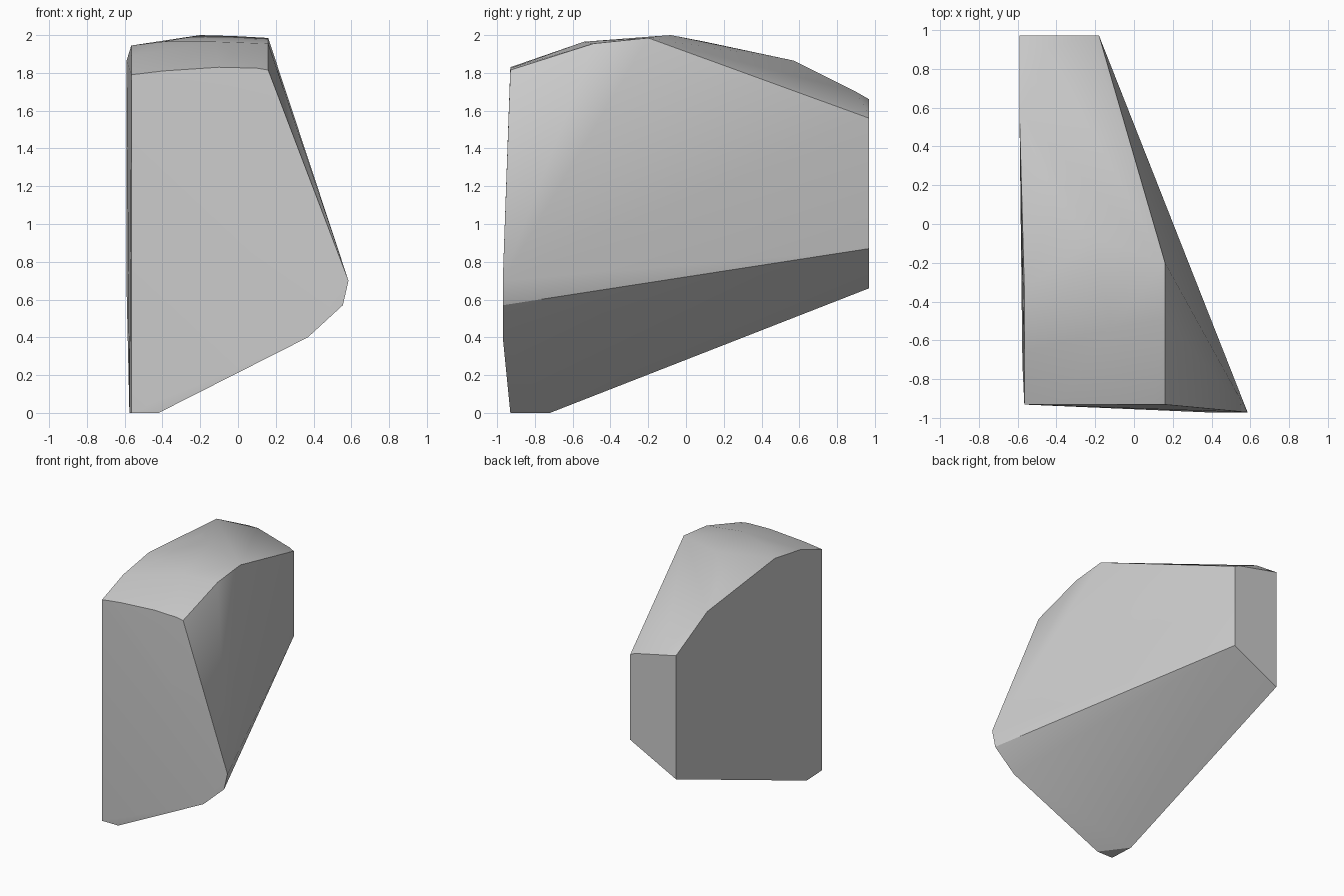
import bpy
import bmesh
import math

# Remove the default cube
default_cube = bpy.data.objects.get("Cube")
if default_cube:
    bpy.data.objects.remove(default_cube, do_unlink=True)


def flat_material(name, color):
    material = bpy.data.materials.new(name)
    material.use_nodes = True
    material.diffuse_color = color
    shader = material.node_tree.nodes["Principled BSDF"]
    shader.inputs["Base Color"].default_value = color
    shader.inputs["Roughness"].default_value = 0.8
    return material


def hull_object(name, points, material):
    """Wrap a convex solid around the given corner points."""
    mesh = bpy.data.meshes.new(name)
    bm = bmesh.new()
    for point in points:
        bm.verts.new(point)
    bmesh.ops.convex_hull(bm, input=bm.verts[:], use_existing_faces=False)
    loose = [vert for vert in bm.verts if not vert.link_faces]
    bmesh.ops.delete(bm, geom=loose, context="VERTS")
    bmesh.ops.recalc_face_normals(bm, faces=bm.faces[:])
    bm.to_mesh(mesh)
    bm.free()
    mesh.materials.append(material)
    rock = bpy.data.objects.new(name, mesh)
    bpy.context.collection.objects.link(rock)
    return rock


# Back facet, cut flat: (x, z) corners
back_y = 0.97
back_facet = [(-0.59, 0.66), (-0.18, 0.87), (-0.18, 1.56), (-0.22, 1.58), (-0.59, 1.66)]

# Lower front edge, where the rock bulges to its widest: (x, z) corners
front_y = -0.97
front_bulge = [(0.37, 0.4), (0.555, 0.57), (0.585, 0.7)]

# Rim of the leaning front facet: (x, z) corners
rim_y = -0.93
front_rim = [(-0.565, 0), (-0.42, 0), (-0.565, 1.79), (-0.4, 1.81),
             (-0.1, 1.83), (0.1, 1.825), (0.16, 1.815)]

# Rounded crown and the small foot point: (x, y, z) corners
crown = [(0.16, -0.49, 1.955), (-0.12, -0.54, 1.965), (-0.4, -0.44, 1.965),
         (-0.565, -0.33, 1.945), (-0.565, -0.66, 1.89),
         (0.16, -0.2, 1.985), (-0.02, -0.15, 1.995), (-0.2, -0.08, 2),
         (-0.4, 0.1, 1.965), (-0.59, 0.57, 1.865), (-0.45, 0.9, 1.7)]
foot = [(-0.575, -0.72, 0)]

corners = [(x, back_y, z) for x, z in back_facet]
corners += [(x, front_y, z) for x, z in front_bulge]
corners += [(x, rim_y, z) for x, z in front_rim]
corners += crown + foot

stone_grey = flat_material("stone grey", (0.6, 0.6, 0.6, 1))
rock = hull_object("rock", corners, stone_grey)

# Smooth the soft crown, keep the cut edges sharp
bpy.ops.object.select_all(action="DESELECT")
rock.select_set(True)
bpy.context.view_layer.objects.active = rock
bpy.ops.object.shade_smooth_by_angle(angle=math.radians(30))
